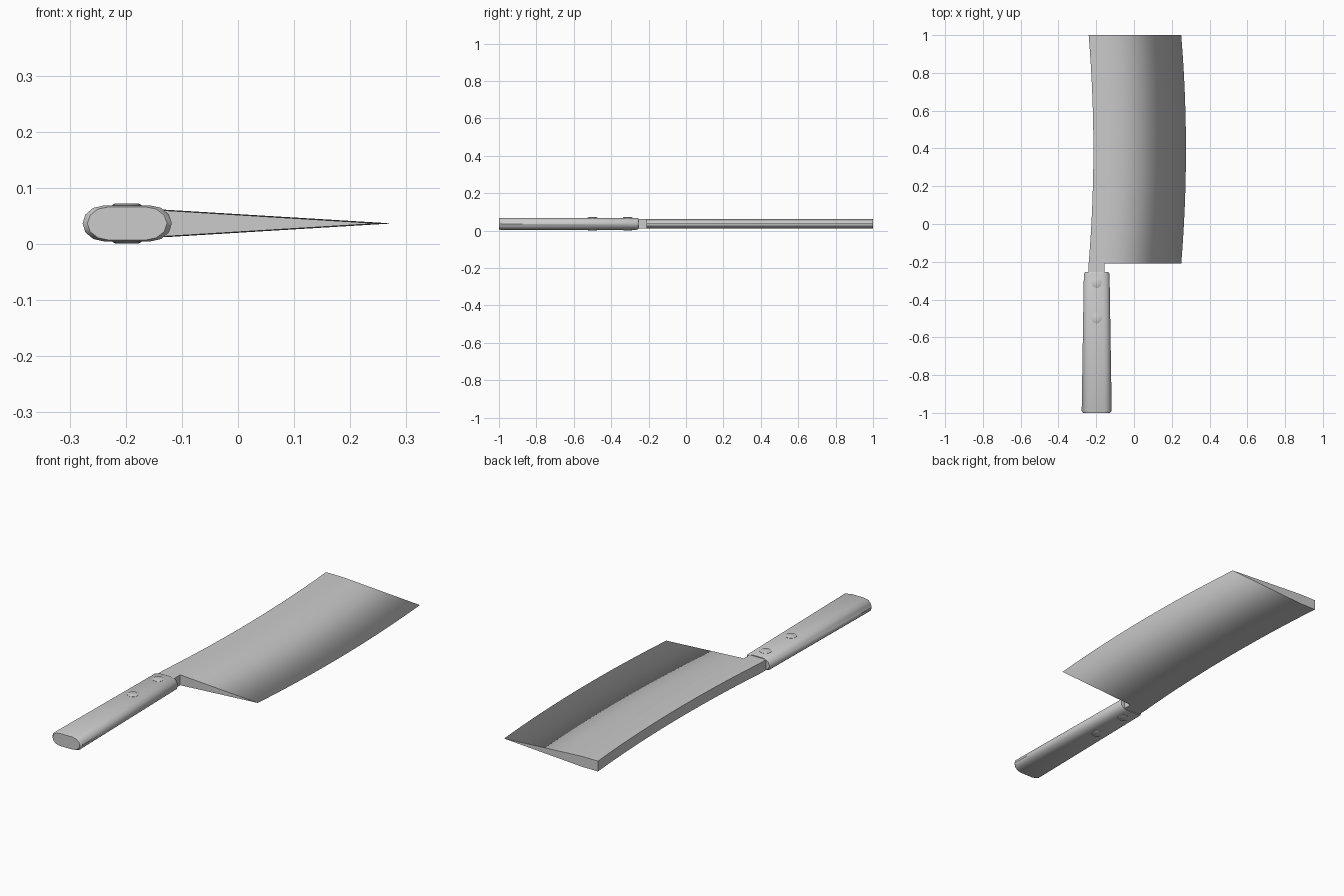
import bpy, bmesh, math

if "Cube" in bpy.data.objects:
    bpy.data.objects.remove(bpy.data.objects["Cube"])

ZC = 0.0365          # height of the knife's mid plane
HX = -0.1975         # handle centre line


def finish(bm, name, sharp_test):
    bmesh.ops.recalc_face_normals(bm, faces=bm.faces[:])
    for f in bm.faces:
        f.smooth = True
    for e in bm.edges:
        e.smooth = not sharp_test(e)
    me = bpy.data.meshes.new(name)
    bm.to_mesh(me)
    bm.free()
    ob = bpy.data.objects.new(name, me)
    bpy.context.collection.objects.link(ob)
    return ob


def steep(e, deg=35):
    return len(e.link_faces) == 2 and e.calc_face_angle(0) > math.radians(deg)


def bridge(bm, a, b):
    n = len(a)
    return [bm.faces.new((a[i], a[(i + 1) % n], b[(i + 1) % n], b[i])) for i in range(n)]


# blade: wedge section swept along a shallow arc, with a tang at the heel
def make_blade():
    bm = bmesh.new()
    half, rows, n = 0.0245, [], 24
    for i in range(n + 1):
        t = -1 + 2 * i / n
        y = 0.395 + 0.605 * t
        x = -0.24 + 0.025 * (1 - t * t)
        section = [(0, half), (0.085, half), (0.49, 0), (0.085, -half), (0, -half)]
        rows.append([bm.verts.new((x + dx, y, ZC + dz)) for dx, dz in section])
    for a, b in zip(rows, rows[1:]):
        bridge(bm, a, b)
    bm.faces.new(rows[-1])
    heel = rows[0]
    bm.faces.new(heel[1:4])
    root = [heel[0], heel[1], heel[3], heel[4]]
    tip = [bm.verts.new((v.co.x, -0.4, v.co.z)) for v in root]
    bridge(bm, root, tip)
    bm.faces.new(tip)
    edge_verts = {r[2] for r in rows}
    # the cutting edge itself stays smooth shaded
    return finish(bm, "blade", lambda e: steep(e) and not all(v in edge_verts for v in e.verts))


# handle: flat-topped oval section, slight taper, chamfered ends
def make_handle():
    bm = bmesh.new()
    stations = [(-1.0, 0.071, 0.0295), (-0.99, 0.0795, 0.032),
                (-0.265, 0.068, 0.032), (-0.254, 0.061, 0.0285)]
    seg, rings = 6, []
    for y, w, h in stations:
        r = 0.038
        ring = []
        for side in (1, -1):
            for k in range(seg + 1):
                a = side * math.pi / 2 - math.pi * k / seg
                dx, dz = side * (w - r) + r * math.cos(a), h * math.sin(a)
                ring.append(bm.verts.new((HX + dx, y, ZC + dz)))
        rings.append(ring)
    for a, b in zip(rings, rings[1:]):
        bridge(bm, a, b)
    bm.faces.new(rings[0])
    bm.faces.new(rings[-1])
    return finish(bm, "handle", steep)


# rivets: chamfered pins passing right through the handle
def make_rivet(name, y):
    bm = bmesh.new()
    rings = []
    for z, r in ((-0.0355, 0.021), (-0.033, 0.026), (0.033, 0.026), (0.0355, 0.021)):
        rings.append([bm.verts.new((-0.198 + r * math.cos(k * math.pi / 8),
                                    y + r * math.sin(k * math.pi / 8), ZC + z)) for k in range(16)])
    for a, b in zip(rings, rings[1:]):
        bridge(bm, a, b)
    bm.faces.new(rings[0])
    bm.faces.new(rings[-1])
    return finish(bm, name, steep)


make_blade()
make_handle()
for name, y in (("rear_rivet", -0.5), ("front_rivet", -0.312)):
    make_rivet(name, y)
